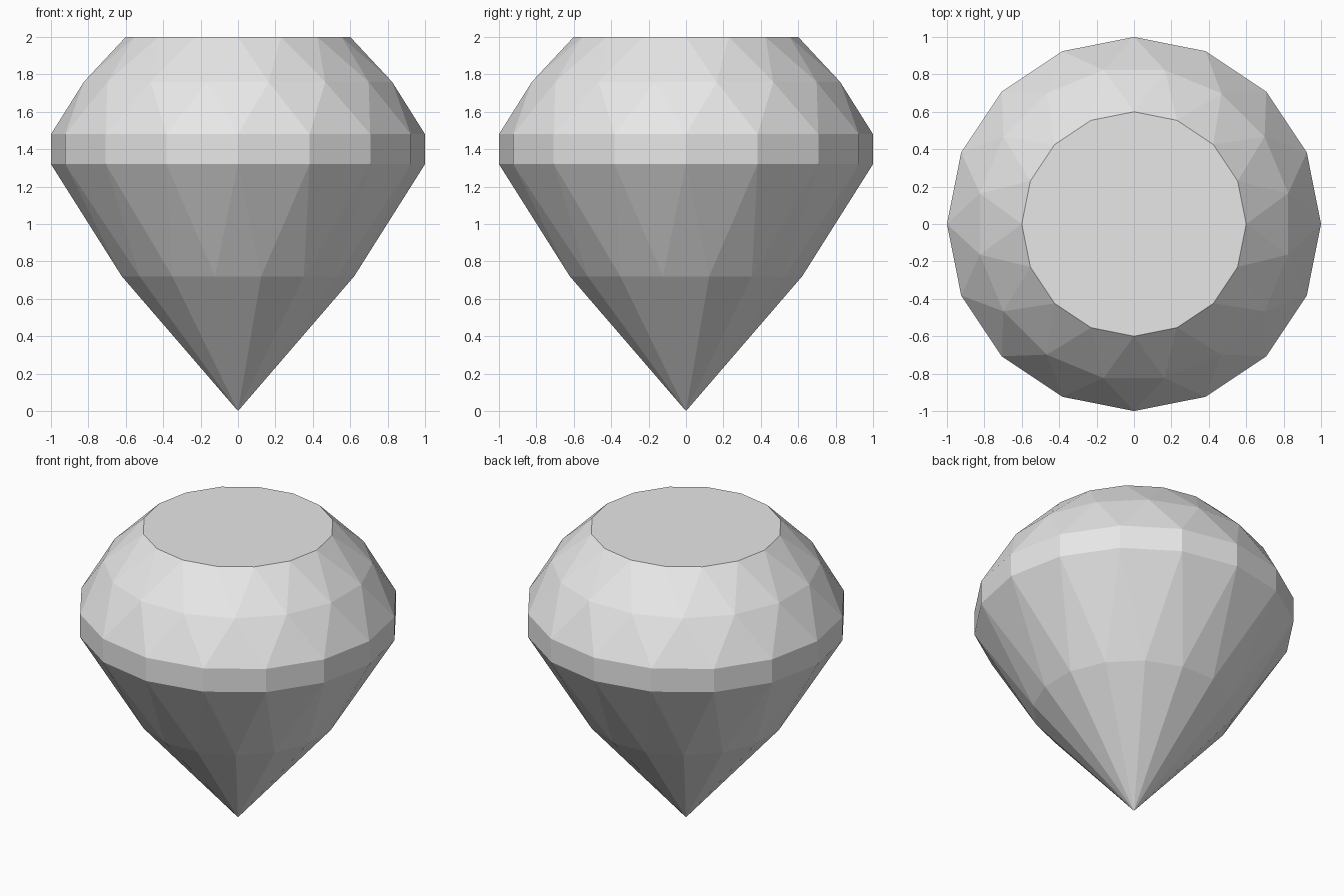
import bpy
import bmesh
from math import cos, sin, pi

cube = bpy.data.objects.get("Cube")
if cube:
    bpy.data.objects.remove(cube, do_unlink=True)

SIDES = 16

# Single stone colour
stone = bpy.data.materials.new("pale grey stone")
stone.use_nodes = True
colour = (0.8, 0.8, 0.8, 1.0)
stone.diffuse_color = colour
stone.node_tree.nodes["Principled BSDF"].inputs["Base Color"].default_value = colour

bm = bmesh.new()


def ring(radius, z, turn=0.0):
    """Ring of vertices, turned by a fraction of one side."""
    step = 2 * pi / SIDES
    return [bm.verts.new((radius * cos((i + turn) * step),
                          radius * sin((i + turn) * step), z))
            for i in range(SIDES)]


def facets(straight, turned):
    """Alternating triangles between a straight ring and a half-turned ring."""
    for i in range(SIDES):
        j = (i + 1) % SIDES
        bm.faces.new((straight[i], straight[j], turned[i]))
        bm.faces.new((turned[i], straight[j], turned[j]))


table = ring(0.6, 2.0)
crown = ring(0.84, 1.76, 0.5)
girdle_top = ring(1.0, 1.48)
girdle_bottom = ring(1.0, 1.32)
pavilion = ring(0.633, 0.72, 0.5)
tip = bm.verts.new((0, 0, 0))

# Flat table and faceted crown
bm.faces.new(table)
facets(table, crown)
facets(girdle_top, crown)

# Upright girdle, faceted pavilion and pointed tip
facets(girdle_bottom, pavilion)
for i in range(SIDES):
    j = (i + 1) % SIDES
    bm.faces.new((girdle_bottom[i], girdle_bottom[j], girdle_top[j], girdle_top[i]))
    bm.faces.new((pavilion[i], tip, pavilion[j]))

bmesh.ops.recalc_face_normals(bm, faces=bm.faces)
mesh = bpy.data.meshes.new("cut_gem")
bm.to_mesh(mesh)
bm.free()
mesh.materials.append(stone)
gem = bpy.data.objects.new("cut_gem", mesh)
bpy.context.collection.objects.link(gem)
